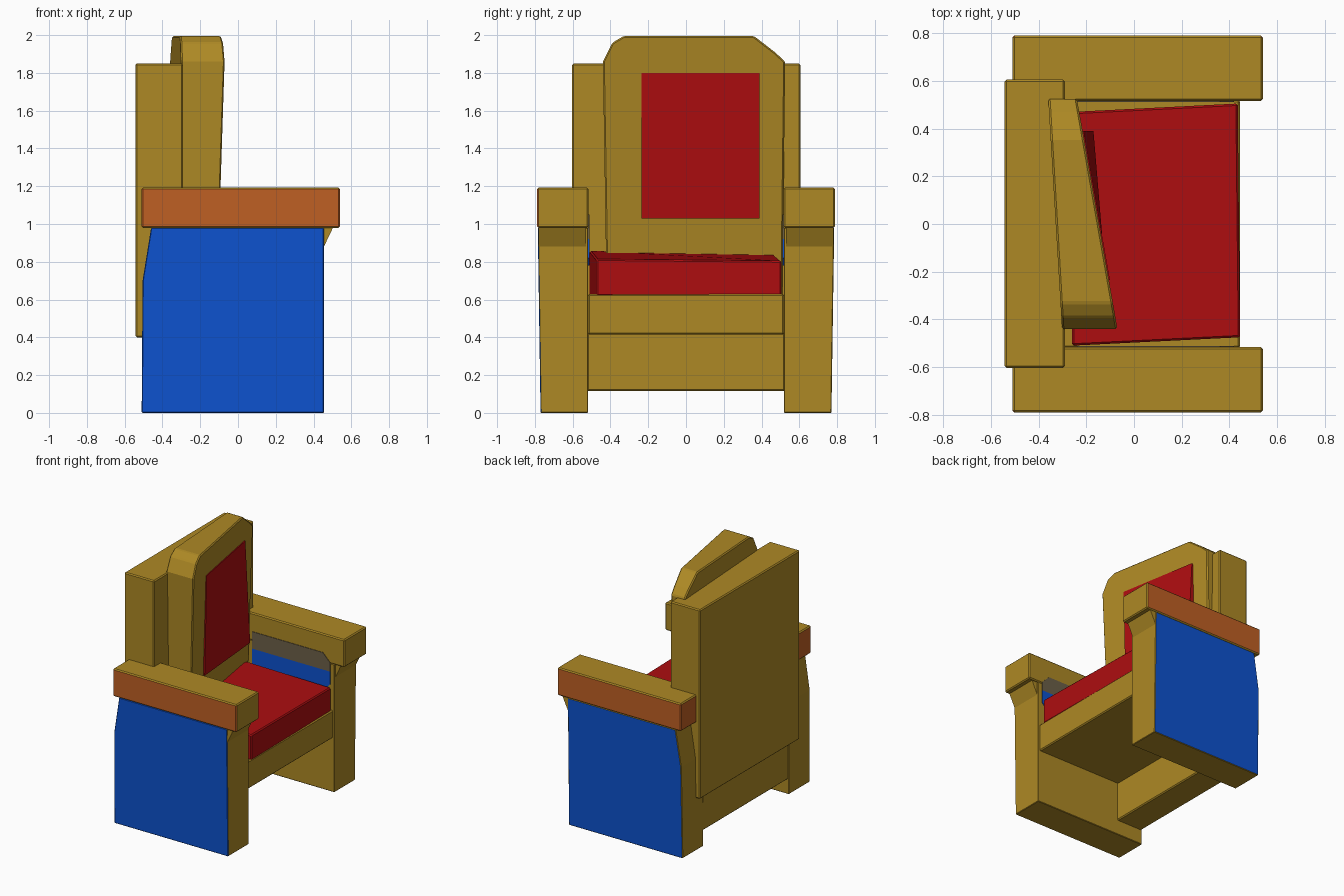
import bpy, bmesh
from mathutils import Vector

if "Cube" in bpy.data.objects:
    bpy.data.objects.remove(bpy.data.objects["Cube"])


def mat(name, rgb):
    m = bpy.data.materials.new(name)
    m.diffuse_color = (*rgb, 1)
    m.use_nodes = True
    m.node_tree.nodes["Principled BSDF"].inputs["Base Color"].default_value = m.diffuse_color
    return m


GOLD = mat("gold", (0.42, 0.25, 0.018))
RED = mat("red", (0.42, 0.004, 0.005))
BLUE = mat("blue", (0.004, 0.085, 0.63))
ORANGE = mat("orange", (0.52, 0.115, 0.017))
GREY = mat("brown grey", (0.15, 0.115, 0.065))


def loft(name, ring_a, ring_b, mats, rule=None, bevel=0.008):
    """Solid between two matching outlines; rule(normal) picks the material slot."""
    bm = bmesh.new()
    a = [bm.verts.new(p) for p in ring_a]
    b = [bm.verts.new(p) for p in ring_b]
    n = len(a)
    bm.faces.new(a)
    bm.faces.new(b[::-1])
    for i in range(n):
        j = (i + 1) % n
        bm.faces.new((a[j], a[i], b[i], b[j]))
    bmesh.ops.recalc_face_normals(bm, faces=bm.faces[:])
    bm.normal_update()
    for f in bm.faces:
        f.material_index = rule(f.normal) if rule else 0
    me = bpy.data.meshes.new(name)
    bm.to_mesh(me)
    bm.free()
    ob = bpy.data.objects.new(name, me)
    bpy.context.collection.objects.link(ob)
    for m in mats:
        me.materials.append(m)
    if bevel:
        mod = ob.modifiers.new("soft edges", 'BEVEL')
        mod.width = bevel
        mod.segments = 1
    return ob


def box(name, x, y, z, mats, rule=None, bevel=0.008):
    ring = [(x[0], y[0]), (x[1], y[0]), (x[1], y[1]), (x[0], y[1])]
    return loft(name, [(*p, z[0]) for p in ring], [(*p, z[1]) for p in ring],
                mats, rule, bevel)


# Side panels, armrests and inner coloured plates, mirrored left and right
side_profile = [(-0.51, 0), (0.455, 0), (0.455, 0.98), (-0.46, 0.98), (-0.505, 0.7)]
for s, tag in ((-1, "right"), (1, "left")):
    def outer(n, s=s):
        return 1 if n.y * s > 0.9 else 0

    def outer_or_back(n, s=s):
        return 1 if n.y * s > 0.9 or n.x < -0.9 else 0

    loft(f"side_panel_{tag}",
         [(x, s * 0.518, z) for x, z in side_profile],
         [(x, s * (0.77 + 0.015 * z), z) for x, z in side_profile],
         [GOLD, BLUE], outer, bevel=0.004)
    box(f"armrest_{tag}", (-0.51, 0.54), sorted((s * 0.516, s * 0.79)),
        (0.98, 1.192), [GOLD, ORANGE], outer_or_back)
    # Small wedge under the armrest front
    wedge = [(0.45, 0.87), (0.505, 0.985), (0.45, 0.985)]
    loft(f"arm_bracket_{tag}", [(x, s * 0.53, z) for x, z in wedge],
         [(x, s * 0.78, z) for x, z in wedge], [GOLD], bevel=0)
    # Inner plates with rounded-off outlines
    blue_in = [(-0.24, 0.78), (0.38, 0.78), (0.42, 0.82), (0.42, 0.92), (-0.24, 0.92)]
    grey_in = [(-0.24, 0.92), (0.42, 0.92), (0.42, 0.99), (0.36, 1.05), (-0.24, 1.05)]
    for nm, prof, m in (("blue", blue_in, BLUE), ("grey", grey_in, GREY)):
        loft(f"inner_{nm}_plate_{tag}", [(x, s * 0.52, z) for x, z in prof],
             [(x, s * 0.512, z) for x, z in prof], [m], bevel=0)

# Back slab, seat base and rear apron
box("back_slab", (-0.543, -0.29), (-0.603, 0.605), (0.4, 1.85), [GOLD])
box("seat_base", (-0.4, 0.445), (-0.52, 0.52), (0.415, 0.63), [GOLD])
box("rear_apron", (-0.505, -0.28), (-0.525, 0.525), (0.115, 0.5), [GOLD])

# Seat cushion, slightly skewed and sloping down to the front
loft("seat_cushion",
     [(-0.26, 0.47, 0.62), (0.435, 0.505, 0.62), (0.445, -0.475, 0.62), (-0.26, -0.51, 0.62)],
     [(-0.26, 0.47, 0.835), (0.435, 0.505, 0.805), (0.445, -0.475, 0.815), (-0.26, -0.51, 0.858)],
     [RED])


# Back cushion, turned about the vertical, with chamfered top corners
def front_x(y, z):
    return -0.24 + (0.53 - y) * 0.176 - 0.03 * max(0, 1.85 - z)


def back_x(y):
    return -0.36 + (0.53 - y) * 0.06


outline = [(-0.42, 0.62), (0.51, 0.62), (0.525, 1.86), (0.47, 1.91), (0.36, 1.995),
           (-0.33, 1.995), (-0.39, 1.96), (-0.44, 1.86)]
loft("back_cushion", [(front_x(y, z), y, z) for y, z in outline],
     [(back_x(y), y, z) for y, z in outline], [GOLD])

# Red pad on the back cushion, standing out most at its lower far corner
pad = [(-0.235, 1.03, 0.012), (0.39, 1.03, 0.07), (0.39, 1.8, 0.006), (-0.235, 1.8, 0.006)]
loft("back_pad", [(front_x(y, z) + d, y, z) for y, z, d in pad],
     [(front_x(y, z) - 0.02, y, z) for y, z, d in pad], [RED], bevel=0)
